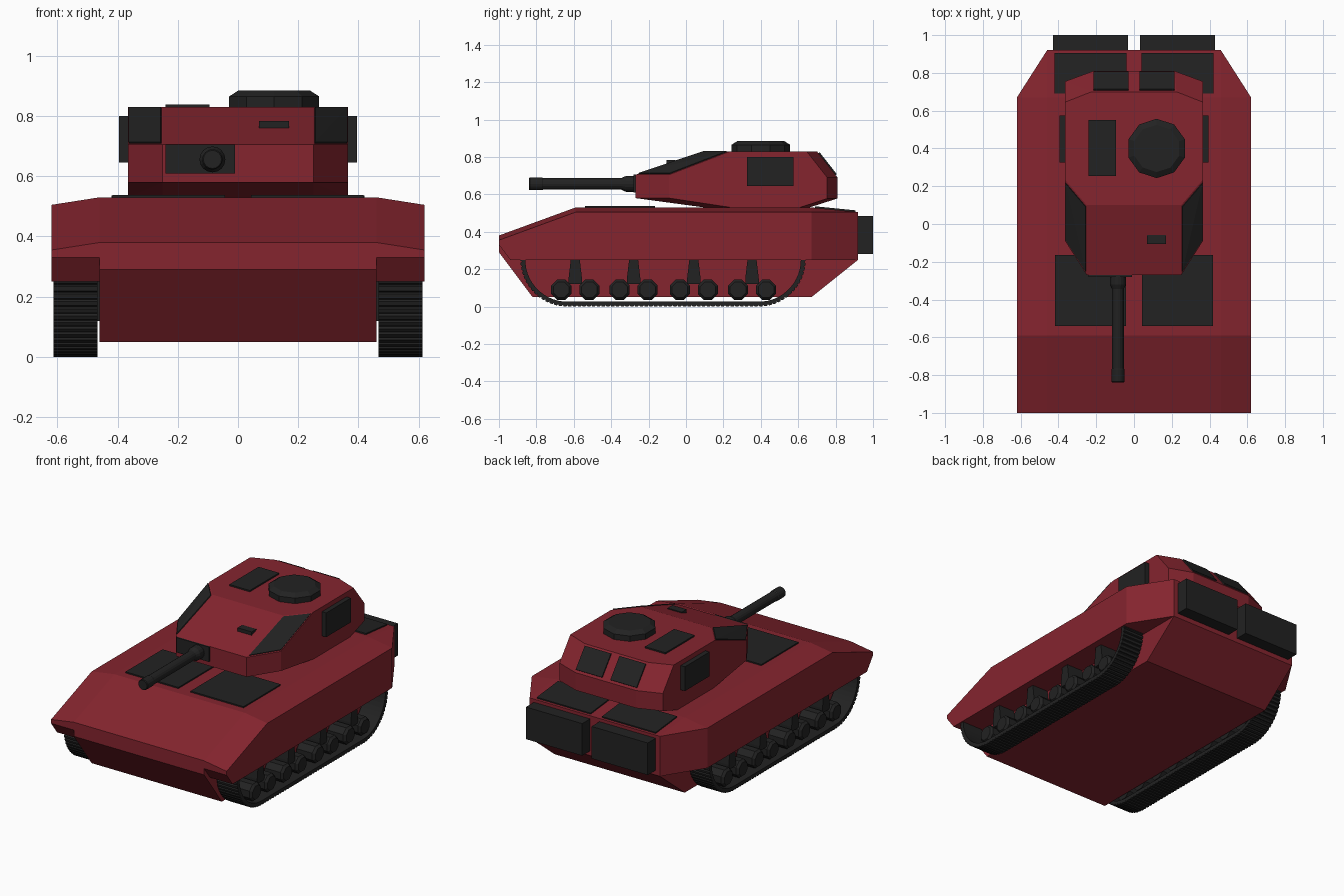
import bpy, bmesh, math
from mathutils import Vector

if "Cube" in bpy.data.objects:
    bpy.data.objects.remove(bpy.data.objects["Cube"])


def material(name, rgb):
    m = bpy.data.materials.new(name)
    m.diffuse_color = (*rgb, 1)
    m.use_nodes = True
    m.node_tree.nodes["Principled BSDF"].inputs["Base Color"].default_value = m.diffuse_color
    return m


RED = material("dark red paint", (0.235, 0.018, 0.028))
BLACK = material("black metal", (0.016, 0.016, 0.016))


def finish(name, bm, mat, mirror):
    bmesh.ops.recalc_face_normals(bm, faces=bm.faces)
    me = bpy.data.meshes.new(name)
    bm.to_mesh(me)
    bm.free()
    me.materials.append(mat)
    ob = bpy.data.objects.new(name, me)
    bpy.context.collection.objects.link(ob)
    if mirror:
        mod = ob.modifiers.new("mirror", 'MIRROR')
        mod.use_mirror_merge = False
    return ob


def hull(name, pts, mat, mirror=False):
    """Flat-faced convex solid around a few corner points."""
    bm = bmesh.new()
    for p in pts:
        bm.verts.new(p)
    r = bmesh.ops.convex_hull(bm, input=bm.verts)
    junk = {g for g in r["geom_interior"] + r["geom_unused"] if isinstance(g, bmesh.types.BMVert)}
    if junk:
        bmesh.ops.delete(bm, geom=list(junk), context='VERTS')
    bmesh.ops.dissolve_limit(bm, angle_limit=0.01, verts=bm.verts, edges=bm.edges)
    return finish(name, bm, mat, mirror)


def box(name, x, y, z, mat, mirror=False):
    return hull(name, [(a, b, c) for a in x for b in y for c in z], mat, mirror)


def plate(name, corners, thick, mat, margin=0.0, mirror=False):
    """Thin slab lying on a four-cornered face, shrunk by a margin."""
    c = [Vector(p) for p in corners]
    mid = sum(c, Vector()) / 4
    c = [p + (mid - p) * margin for p in c]
    n = (c[2] - c[0]).cross(c[3] - c[1]).normalized()
    return hull(name, [p + n * t for p in c for t in (-thick, thick)], mat, mirror)


def extrude_x(name, profile, x0, x1, mat, mirror=False):
    """Extrude a (y, z) outline across x."""
    bm = bmesh.new()
    a = [bm.verts.new((x0, *p)) for p in profile]
    b = [bm.verts.new((x1, *p)) for p in profile]
    for i in range(len(a)):
        j = (i + 1) % len(a)
        bm.faces.new((a[i], a[j], b[j], b[i]))
    bm.faces.new(a)
    bm.faces.new(b)
    return finish(name, bm, mat, mirror)


def lathe(name, center, u, v, w, profile, n, mat, phase=0.0, mirror=False):
    """Rings of (distance along w, radius) around an axis."""
    bm = bmesh.new()
    c, u, v, w = map(Vector, (center, u, v, w))
    rings = []
    for t, r in profile:
        angs = [phase + 2 * math.pi * i / n for i in range(n)]
        rings.append([bm.verts.new(c + w * t + (u * math.cos(a) + v * math.sin(a)) * r) for a in angs])
    for p, q in zip(rings, rings[1:]):
        for i in range(n):
            bm.faces.new((p[i], p[(i + 1) % n], q[(i + 1) % n], q[i]))
    bm.faces.new(rings[0])
    bm.faces.new(rings[-1])
    return finish(name, bm, mat, mirror)


X, Y, Z = (1, 0, 0), (0, 1, 0), (0, 0, 1)

# Hull: central body and the two overhanging sponsons
extrude_x("hull_body", [(-1, .38), (-.59, .53), (.67, .53), (.92, .505), (.92, .25),
                        (.67, .05), (-.82, .05), (-1, .29)], -.46, .46, RED)
inner = [(-1, .38), (-.59, .53), (.67, .53), (.92, .505), (.92, .25), (-.94, .25), (-1, .33)]
outer = [(-1, .355), (-.59, .505), (.67, .505), (.67, .25), (-.94, .25), (-1, .33)]
hull("hull_sponson", [(.46, *p) for p in inner] + [(.62, *p) for p in outer], RED, True)

# Hull plates and rear stowage boxes
box("front_deck_plate", (.043, .417), (-.54, -.165), (.525, .538), BLACK, True)
plate("rear_deck_plate", [(.04, .69, .528), (.42, .69, .528), (.42, .905, .5065), (.04, .905, .5065)],
      .008, BLACK, mirror=True)
box("rear_box", (.033, .43), (.90, 1.0), (.28, .485), BLACK, True)

# Turret
half = ([(.25, .10, .83), (.365, .235, .83), (.365, .645, .83), (.225, .70, .83)]
        + [(.25, -.27, z) for z in (.705, .58)] + [(.365, -.09, z) for z in (.705, .58)]
        + [(.365, .755, z) for z in (.69, .578)] + [(.215, .81, z) for z in (.69, .578)]
        + [(.25, .10, .53), (.365, .24, .53), (.365, .61, .53), (.215, .66, .53)])
hull("turret", half + [(-x, y, z) for x, y, z in half], RED)

# Turret plates, boxes and hatches
plate("turret_cheek_panel", [(.25, .10, .83), (.25, -.27, .705), (.365, -.09, .705), (.365, .235, .83)],
      .006, BLACK, .07, True)
plate("turret_rear_panel", [(.03, .708, .82), (.215, .708, .82), (.215, .80, .703), (.03, .80, .703)],
      .008, BLACK, mirror=True)
box("turret_side_box", (.35, .395), (.325, .575), (.645, .80), BLACK, True)
box("roof_hatch", (-.24, -.095), (.255, .55), (.82, .839), BLACK)
box("sight_block", (.07, .17), (-.105, -.057), (.75, .783), BLACK)
lathe("cupola", (.12, .40, 0), X, Y, Z, [(.82, .157), (.865, .157), (.885, .125)], 10, BLACK, math.pi / 2)

# Gun
box("mantlet", (-.24, -.01), (-.28, -.25), (.61, .705), BLACK)
lathe("gun_barrel", (-.085, 0, .656), X, Z, Y,
      [(-.84, .030), (-.835, .034), (-.77, .034), (-.765, .031), (-.345, .031), (-.32, .043), (-.26, .043)],
      16, BLACK)

# Tracks: U-shaped band with raised tread blocks
R, YF, YR, ZC = .25, -.635, .39, .25
ARC, FLAT, RISE = math.pi / 2 * R, YR - YF, .04
TOTAL = 2 * (RISE + ARC) + FLAT


def track_point(s, d):
    """Point at length s along the outer track line, d inside it."""
    r = R - d
    if s < RISE:
        return YF - r, ZC + RISE - s
    s -= RISE
    if s < ARC:
        a = s / R
        return YF - r * math.cos(a), ZC - r * math.sin(a)
    s -= ARC
    if s < FLAT:
        return YF + s, ZC - r
    s -= FLAT
    if s < ARC:
        a = s / R
        return YR + r * math.sin(a), ZC - r * math.cos(a)
    return YR + r, ZC + s - ARC


LINKS = 74
step = TOTAL / LINKS
tread = []
for i in range(LINKS):
    for f, d in ((0, .007), (.2, 0), (.75, 0), (.95, .007)):
        tread.append(track_point((i + f) * step, d))
inside = [track_point(TOTAL * i / 60, .026) for i in range(61)]
extrude_x("track", tread + inside[::-1], .467, .612, BLACK, True)

# Road wheels in pairs, each pair on a suspension bracket
for k, yc in enumerate((-.592, -.28, .042, .353)):
    for j, dy in enumerate((-.075, .075)):
        lathe(f"road_wheel_{2 * k + j + 1}", (0, yc + dy, .09), Y, Z, X,
              [(.475, .058), (.585, .058), (.60, .045)], 8, BLACK, math.pi / 8, True)
    hull(f"suspension_bracket_{k + 1}",
         [(x, yc + y, z) for x in (.46, .575)
          for y, z in ((-.023, .26), (.023, .26), (-.036, .15), (.036, .15), (-.036, .12), (.036, .12))],
         BLACK, True)
